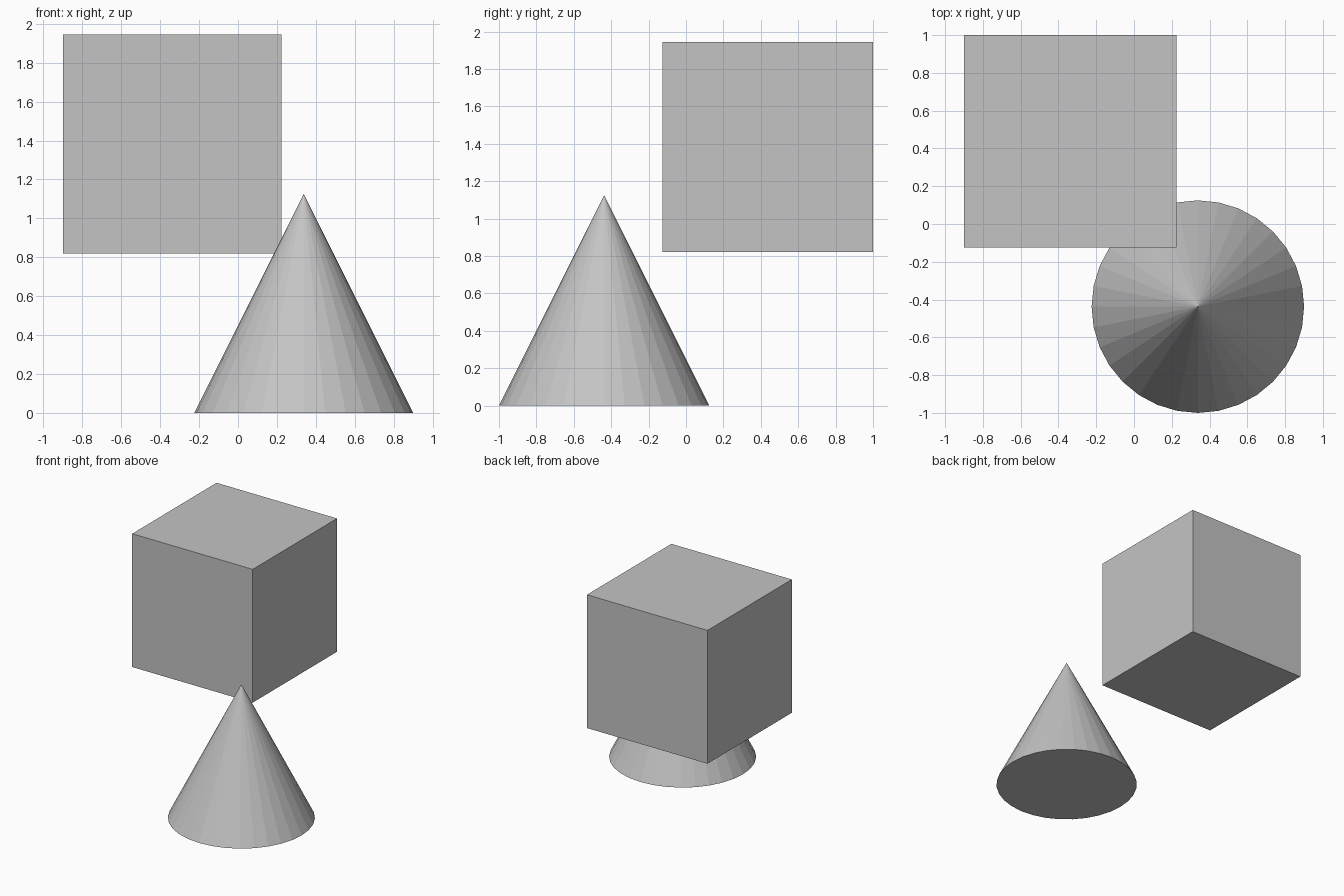
import bpy

default_cube = bpy.data.objects.get("Cube")
if default_cube:
    bpy.data.objects.remove(default_cube, do_unlink=True)

SIZE = 1.125        # edge of the block, and height and width of the cone
OFFSET_X = 0.338    # the two parts sit diagonally opposite each other
OFFSET_Y = 0.4375
TOP = 1.945

# Single plain grey
grey = bpy.data.materials.new("plain grey")
grey.use_nodes = True
colour = (0.55, 0.55, 0.55, 1)
grey.diffuse_color = colour
grey.node_tree.nodes["Principled BSDF"].inputs["Base Color"].default_value = colour


def finish(name):
    part = bpy.context.object
    part.name = name
    part.data.name = name
    part.data.materials.clear()
    part.data.materials.append(grey)


# Floating block, back right
bpy.ops.mesh.primitive_cube_add(
    size=SIZE, location=(-OFFSET_X, OFFSET_Y, TOP - SIZE / 2))
finish("floating_block")

# Flat-shaded cone on the ground, front left
bpy.ops.mesh.primitive_cone_add(
    vertices=32, radius1=SIZE / 2, radius2=0, depth=SIZE,
    location=(OFFSET_X, -OFFSET_Y, SIZE / 2))
finish("ground_cone")
